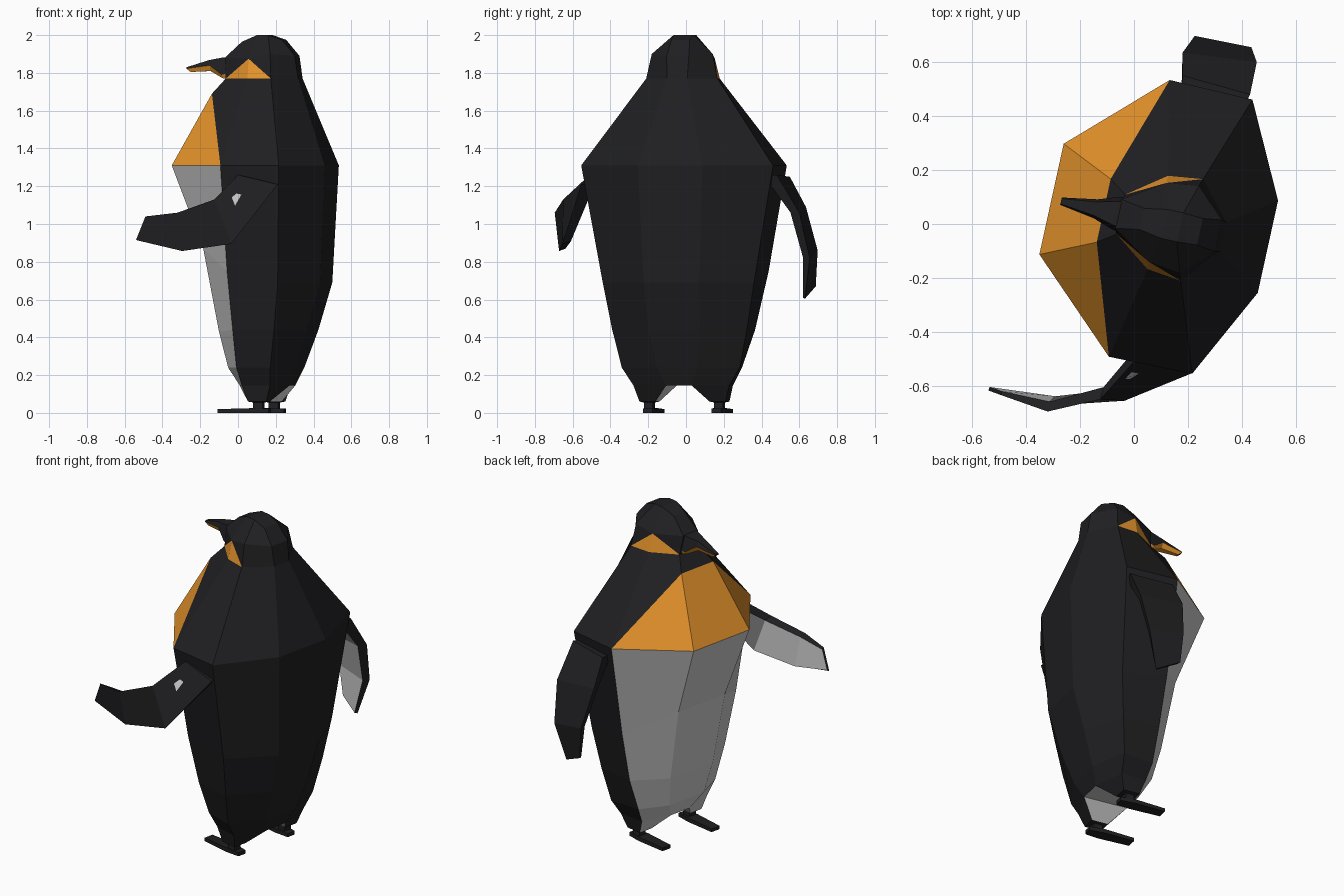
import bpy, bmesh, math
from mathutils import Vector

if "Cube" in bpy.data.objects:
    bpy.data.objects.remove(bpy.data.objects["Cube"])


def mat(name, rgb):
    m = bpy.data.materials.new(name)
    m.diffuse_color = (*rgb, 1)
    m.use_nodes = True
    m.node_tree.nodes["Principled BSDF"].inputs["Base Color"].default_value = m.diffuse_color
    return m


# slot 0 black plumage, slot 1 orange, slot 2 plain grey
BLACK, ORANGE, GREY = 0, 1, 2
MATS = [mat("black", (0.014, 0.014, 0.016)), mat("orange", (0.8, 0.3, 0.025)), None]
TURN = math.radians(-12.4)


def loft(name, rings, colour=lambda level, side: BLACK, caps=(BLACK, BLACK), turned=True):
    """Skin equal-length rings; repeated points collapse quads to triangles."""
    bm = bmesh.new()
    cache = {}

    def v(p):
        key = tuple(round(c, 4) for c in p)
        if key not in cache:
            cache[key] = bm.verts.new(key)
        return cache[key]

    def face(points, col):
        vs = list(dict.fromkeys(v(p) for p in points))
        if len(vs) > 2:
            bm.faces.new(vs).material_index = col

    n = len(rings[0])
    for k in range(len(rings) - 1):
        a, b = rings[k], rings[k + 1]
        for i in range(n):
            j = (i + 1) % n
            face((a[i], a[j], b[j], b[i]), colour(k, i))
    for r, col in ((rings[0], caps[0]), (rings[-1], caps[1])):
        for i in range(n // 2 - 1):  # strips across the ring
            face((r[i], r[i + 1], r[n - 2 - i], r[n - 1 - i]), col)
    bmesh.ops.recalc_face_normals(bm, faces=bm.faces)
    me = bpy.data.meshes.new(name)
    bm.to_mesh(me)
    bm.free()
    for m in MATS:
        me.materials.append(m)
    ob = bpy.data.objects.new(name, me)
    bpy.context.collection.objects.link(ob)
    if turned:
        ob.rotation_euler.z = TURN
        ob.location = (0.005, 0.024, 0)
    return ob


def both(half):
    """Half ring at -y completed with its mirror image."""
    return [(x, -y, z) for x, y, z in half] + [(x, y, z) for x, y, z in reversed(half)]


# Body and head: half rings of belly, flank, side and back points
hip = [(0.02, .07, .145), (0.07, .245, .145), (0.225, .26, .145), (0.29, .07, .145)]
chest = [(-.318, .21, 1.31), (.015, .525, 1.31), (.33, .52, 1.31), (.503, .175, 1.31)]
neck = [(-.055, .075, 1.77), (.085, .177, 1.77), (.215, .193, 1.77), (.333, .055, 1.77)]
brow = [(-.065, .055, 1.88), (.085, .15, 1.875), (.205, .165, 1.9), (.315, .06, 1.89)]
halves = [
    hip,
    [(-.03, .13, .24), (.05, .29, .24), (.24, .32, .24), (.33, .11, .24)],
    [(-.073, .16, .43), (.045, .36, .44), (.27, .365, .44), (.40, .14, .44)],
    [(-.155, .175, .87), (.03, .43, .75), (.30, .41, .69), (.473, .15, .69)],
    chest,
    [(-.12, .12, 1.69)] + chest[1:],
    neck,
    [neck[0], brow[1], neck[2], neck[3]],
    brow,
    [(.025, .04, 1.965), (.11, .055, 2.0), (.17, .055, 2.0), (.245, .05, 1.975)],
]


def plumage(level, side):
    if level < 4 and side in (0, 6, 7):
        return GREY
    if level == 4 and side in (0, 6, 7):
        return ORANGE
    if level == 6 and side in (0, 1, 5, 6):
        return ORANGE
    return BLACK


loft("body", [both(h) for h in halves], plumage, (GREY, BLACK))

# Beak: top, gape and bottom points, tapering to the tip
beak = [
    [(-.03, .05, 1.885), (-.03, .07, 1.80), (-.03, .065, 1.77)],
    [(-.075, .045, 1.882), (-.08, .06, 1.79), (-.075, .045, 1.77)],
    [(-.155, .025, 1.868), (-.15, .036, 1.84), (-.15, .02, 1.81)],
    [(-.282, .01, 1.83), (-.282, .014, 1.823), (-.26, .01, 1.805)],
]
loft("beak", [both(h) for h in beak], lambda k, i: ORANGE if i in (1, 2, 3) else BLACK)


def square(cx, cy, hx, hy, z):
    return [(cx - hx, cy - hy, z), (cx - hx, cy + hy, z), (cx + hx, cy + hy, z), (cx + hx, cy - hy, z)]


# Legs with ankles, and flat feet
for label, s in (("right", 1), ("left", -1)):
    leg = [hip, square(.15, .19, .05, .043, .06), square(.15, .19, .026, .024, .055),
           square(.15, .19, .026, .024, .02)]
    foot = [[(-.068, .155, 0), (-.068, .215, 0), (-.068, .215, .02), (-.068, .155, .02)],
            [(.12, .15, 0), (.12, .222, 0), (.12, .222, .025), (.12, .15, .025)],
            [(.208, .16, 0), (.208, .212, 0), (.208, .212, .022), (.208, .16, .022)]]
    flip = lambda rings: [[(x, s * y, z) for x, y, z in r] for r in rings]
    loft(label + "_leg", flip(leg), lambda k, i: GREY if k == 0 and i in (0, 3) else BLACK)
    loft(label + "_foot", flip(foot))


# Flippers: pairs of leading and trailing edge points, thickened towards the body
def flipper(name, pairs, inward):
    rings = []
    for p, q, t in pairs:
        p, q, d = Vector(p), Vector(q), Vector(inward) * t
        mid = (p - q) * .06
        rings.append([p, q, q + d + mid, p + d - mid])
    loft(name, rings, lambda k, i: GREY if i == 2 else BLACK, turned=False)


flipper("raised_flipper", [
    ((0, -.51, 1.26), (.21, -.555, 1.21), 2.0),
    ((-.125, -.65, 1.13), (-.035, -.655, .895), 1.3),
    ((-.32, -.695, 1.06), (-.295, -.672, .857), 1.0),
    ((-.49, -.635, 1.04), (-.54, -.617, .915), .4),
], (.005, .035, 0))
flipper("lowered_flipper", [
    ((.18, .55, 1.25), (.43, .48, 1.26), 2.0),
    ((.18, .635, 1.09), (.455, .60, 1.06), 1.3),
    ((.225, .697, .86), (.435, .655, .82), 1.0),
    ((.24, .687, .67), (.37, .63, .605), .4),
], (-.01, -.038, 0))
